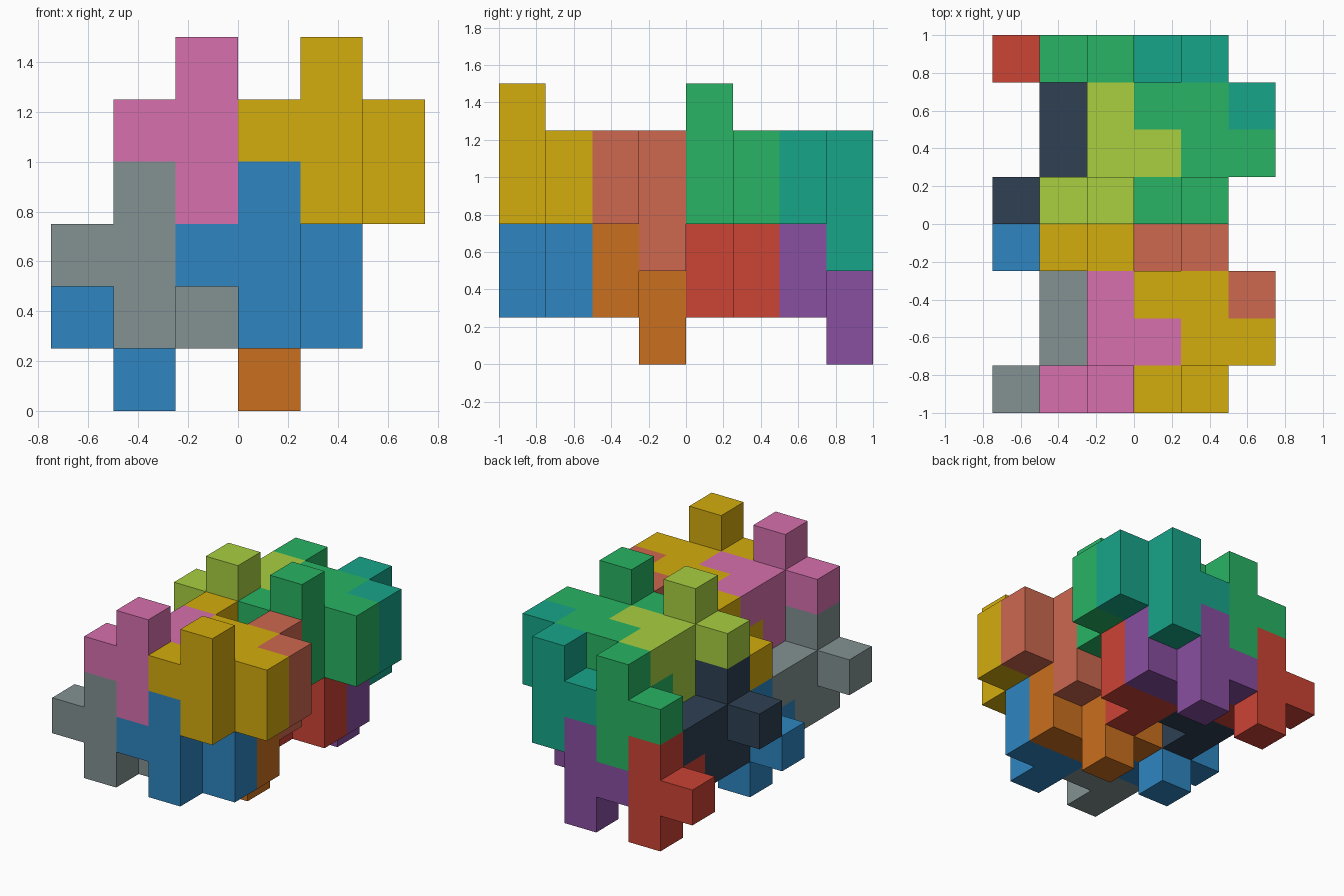
import bpy, bmesh
from mathutils import Vector

if "Cube" in bpy.data.objects:
    bpy.data.objects.remove(bpy.data.objects["Cube"])

S = 0.25  # edge of one cell


def tee(i, j, k):
    return [(i, j, k), (i - 1, j, k), (i, j, k - 1), (i, j, k + 1)]


def square(i, j, k):
    return [(i + a, j, k + b) for a in (0, 1) for b in (0, 1)]


# Lower-layer interlocking pieces, as cells (x, y, z)
PIECES = {
    "left": tee(1, 0, 2) + square(1, 1, 1) + [(1, 2, 2)],
    "middle": tee(3, 0, 2) + square(3, 1, 1)
              + [(2, 2, 2), (3, 2, 2), (1, 2, 1), (2, 2, 1)] + tee(1, 3, 1),
    "right": [(4, 2, 2), (3, 2, 1), (4, 2, 1)] + tee(3, 3, 1),
}

COLOURS = {
    "front_lower_left": "839192", "front_lower_middle": "2e86c1",
    "front_lower_right": "ca6f1e", "front_upper_left": "d770ad",
    "front_upper_middle": "d4ac0d", "front_upper_right": "cd6850",
    "back_lower_left": "2e4053", "back_lower_middle": "cb4335",
    "back_lower_right": "884ea0", "back_upper_left": "a8d040",
    "back_upper_middle": "28b463", "back_upper_right": "17a589",
}


def linear(c):
    return c / 12.92 if c <= 0.04045 else ((c + 0.055) / 1.055) ** 2.4


def polycube(name, cells, colour):
    """Outer skin of a set of cells, flat regions merged."""
    cells = set(cells)
    bm = bmesh.new()
    for cell in cells:
        for axis in range(3):
            for sign in (-1, 1):
                step = [0, 0, 0]
                step[axis] = sign
                if tuple(a + b for a, b in zip(cell, step)) in cells:
                    continue
                u, v = Vector((0, 0, 0)), Vector((0, 0, 0))
                u[(axis + 1) % 3] = v[(axis + 2) % 3] = 0.5
                mid = Vector(cell) + Vector((0.5, 0.5, 0.5)) + Vector(step) * 0.5
                ring = [mid - u - v, mid + u - v, mid + u + v, mid - u + v]
                if sign < 0:
                    ring.reverse()
                bm.faces.new([bm.verts.new((p - Vector((3, 4, 0))) * S) for p in ring])
    bmesh.ops.remove_doubles(bm, verts=bm.verts, dist=1e-4)
    bmesh.ops.dissolve_limit(bm, angle_limit=0.01, verts=bm.verts, edges=bm.edges)
    mesh = bpy.data.meshes.new(name)
    bm.to_mesh(mesh)
    bm.free()
    mat = bpy.data.materials.new(name + "_colour")
    mat.diffuse_color = [linear(int(colour[n:n + 2], 16) / 255) for n in (0, 2, 4)] + [1]
    mat.use_nodes = True
    mat.node_tree.nodes["Principled BSDF"].inputs["Base Color"].default_value = mat.diffuse_color
    mesh.materials.append(mat)
    bpy.context.collection.objects.link(bpy.data.objects.new(name, mesh))


# Two rows front to back, two stacked layers, three pieces each
for row, dy in (("front", 0), ("back", 4)):
    for layer, dx, dz in (("lower", 0, 0), ("upper", 1, 2)):
        for side, cells in PIECES.items():
            key = f"{row}_{layer}_{side}"
            polycube(key + "_piece", [(i + dx, j + dy, k + dz) for i, j, k in cells],
                     COLOURS[key])
